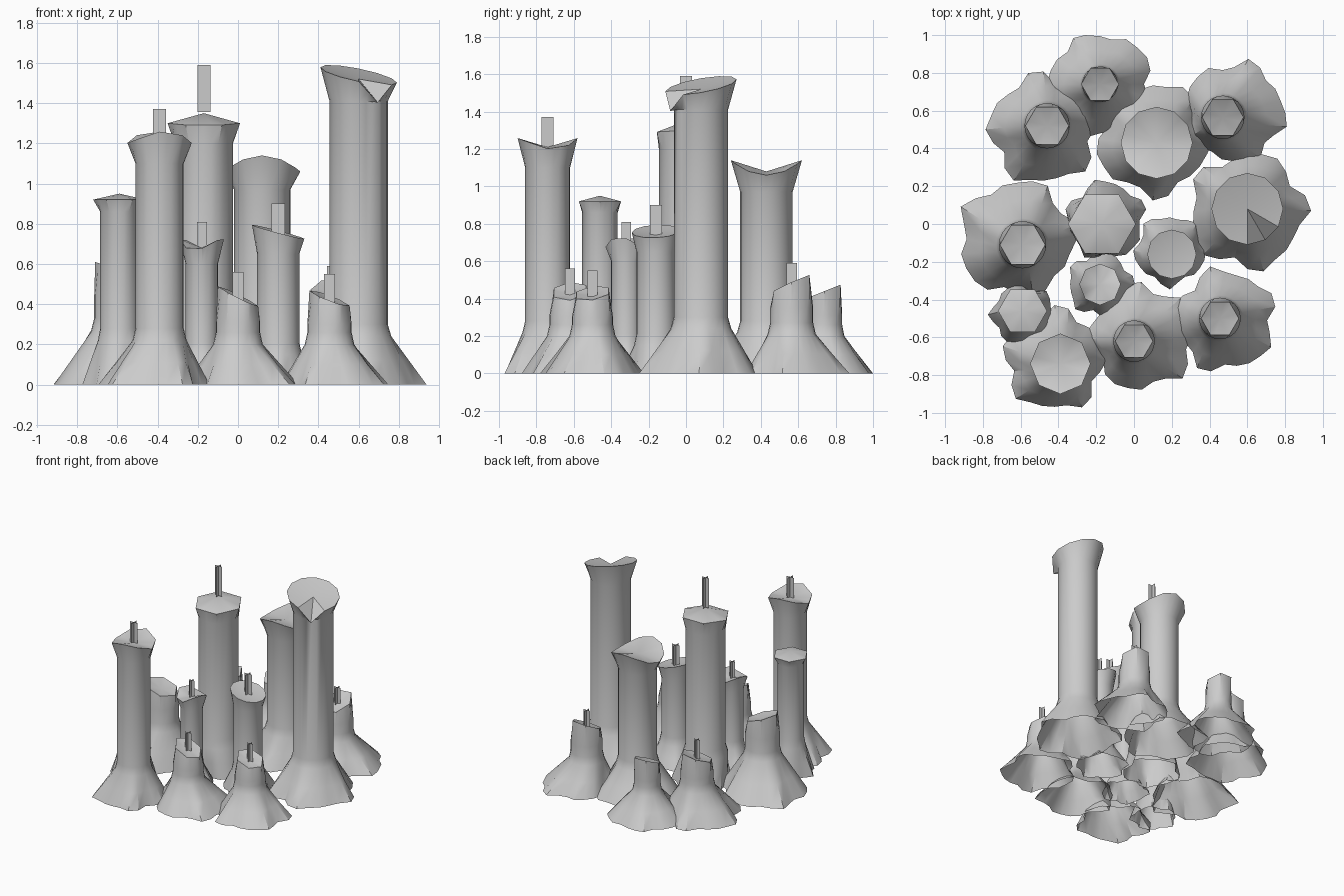
import bpy, bmesh, math, random
from math import sin, cos, pi, radians
from mathutils import Vector

if "Cube" in bpy.data.objects:
    bpy.data.objects.remove(bpy.data.objects["Cube"])

SIDES = 24
random.seed(4)

stone = bpy.data.materials.new("stone_grey")
stone.use_nodes = True
stone.diffuse_color = (0.6, 0.6, 0.6, 1)
stone.node_tree.nodes["Principled BSDF"].inputs["Base Color"].default_value = (0.6, 0.6, 0.6, 1)


def finish(bm, name, smooth):
    mesh = bpy.data.meshes.new(name)
    bmesh.ops.recalc_face_normals(bm, faces=bm.faces)
    bm.to_mesh(mesh)
    bm.free()
    mesh.materials.append(stone)
    obj = bpy.data.objects.new(name, mesh)
    bpy.context.collection.objects.link(obj)
    if smooth:
        bpy.ops.object.select_all(action="DESELECT")
        obj.select_set(True)
        bpy.context.view_layer.objects.active = obj
        bpy.ops.object.shade_smooth_by_angle(angle=radians(35))
    return obj


def circle(x, y, z, r):
    return [Vector((x + r * cos(a), y + r * sin(a), z))
            for a in (2 * pi * i / SIDES for i in range(SIDES))]


def lobed_foot(x, y, r):
    """Wavy outline of the skirt on the ground."""
    p, q = random.uniform(0, 2 * pi), random.uniform(0, 2 * pi)
    pts = []
    for i in range(SIDES):
        a = 2 * pi * i / SIDES
        reach = r * (1 + 0.09 * sin(5 * a + p) + 0.06 * sin(8 * a + q))
        pts.append(Vector((x + reach * cos(a), max(-1, min(1, y + reach * sin(a))), 0)))
    return pts


def rim_ring(x, y, z, r, corners, jag, peak, folds, notch):
    """Straight-edged broken rim with rising and falling corners."""
    tips = []
    for k in range(corners):
        a = 2 * pi * k / corners
        lift = jag * cos(folds * (a - radians(peak)))
        if notch is not None and cos(a - radians(notch)) > cos(pi / corners) - 1e-6:
            lift -= 0.09
        tips.append(Vector((x + r * cos(a), y + r * sin(a), z + lift)))
    step = SIDES // corners
    return [tips[i // step].lerp(tips[(i // step + 1) % corners], (i % step) / step)
            for i in range(SIDES)]


def vent_post(name, x, y, low, high, width):
    """Two thin blades crossing on the axis."""
    bm = bmesh.new()
    w = width / 2
    for dx, dy in ((w, 0), (0, w)):
        bm.faces.new([bm.verts.new(p) for p in (
            (x - dx, y - dy, low), (x + dx, y + dy, low),
            (x + dx, y + dy, high), (x - dx, y - dy, high))])
    finish(bm, name, False)


def column(name, at, foot, reach, shaft, height, rim, bend=0.22, neck=0.13, corners=6,
           jag=0.02, peak=90, folds=1, notch=None, dip=-0.02, post=None, width=0.055, low=None):
    """Lobed skirt, round shaft, flared rim and a fanned cap; the bottom is open."""
    x, y = at
    rings = [lobed_foot(*foot, reach)]
    collar = circle(x, y, bend, shaft * 1.12)
    rings.append([a.lerp(b, 0.5) for a, b in zip(rings[0], collar)])
    rings.append(collar)
    rings.append(circle(x, y, bend + 0.06, shaft))
    rings.append(circle(x, y, height - neck, shaft))
    rings.append(rim_ring(x, y, height, rim, corners, jag, peak, folds, notch))
    bm = bmesh.new()
    loops = [[bm.verts.new(p) for p in ring] for ring in rings]
    for lower, upper in zip(loops, loops[1:]):
        for i in range(SIDES):
            j = (i + 1) % SIDES
            bm.faces.new((lower[i], lower[j], upper[j], upper[i]))
    tip = bm.verts.new((x, y, height + dip))
    for i in range(SIDES):
        bm.faces.new((loops[-1][i], loops[-1][(i + 1) % SIDES], tip))
    finish(bm, name, True)
    if post:
        vent_post(name + "_post", x, y, low or height + dip, post, width)


# Tall columns with open, broken rims
column("tallest_column", (0.6, 0.08), (0.6, 0.07), 0.3, 0.145, 1.54, 0.19, bend=0.24,
       corners=12, jag=0.05, peak=140, notch=-55)
column("back_tall_column", (0.12, 0.43), (0.1, 0.45), 0.29, 0.14, 1.1, 0.19,
       corners=12, jag=0.04, peak=-90, folds=2)
column("front_tall_column", (-0.39, -0.74), (-0.42, -0.72), 0.26, 0.12, 1.23, 0.16,
       corners=8, jag=0.03, peak=100, folds=2, post=1.37, width=0.065)

# Tall columns with a pointed cap
column("centre_column", (-0.17, 0), (-0.15, 0.02), 0.2, 0.145, 1.3, 0.18, neck=0.1,
       jag=0.01, dip=0.05, post=1.59, width=0.065, low=1.355)
column("side_column", (-0.59, -0.46), (-0.59, -0.48), 0.16, 0.095, 0.92, 0.13, neck=0.06,
       jag=0, dip=0.03)

# Slim columns of middle height
column("middle_column", (0.2, -0.16), (0.19, -0.14), 0.18, 0.105, 0.76, 0.13, neck=0.11,
       bend=0.15, corners=12, jag=0.035, peak=170, post=0.9, width=0.065)
column("slim_column", (-0.18, -0.32), (-0.18, -0.32), 0.165, 0.08, 0.7, 0.11, neck=0.1,
       bend=0.15, corners=8, jag=0.03, peak=160, folds=2, post=0.81, width=0.05)

# Short cones
column("side_cone", (-0.59, -0.11), (-0.62, -0.08), 0.3, 0.125, 0.57, 0.12, bend=0.27,
       jag=0.04, peak=180)
column("front_left_cone", (0.455, -0.5), (0.48, -0.51), 0.26, 0.11, 0.43, 0.1, bend=0.2,
       jag=0.04, peak=160, post=0.55)
column("front_cone", (0, -0.62), (0.04, -0.6), 0.27, 0.11, 0.44, 0.1, bend=0.2,
       jag=0.05, peak=170, post=0.56)
column("back_left_cone", (0.47, 0.565), (0.53, 0.59), 0.26, 0.115, 0.48, 0.11, bend=0.21,
       jag=0.05, peak=80, post=0.59)
column("back_cone", (-0.18, 0.74), (-0.18, 0.74), 0.27, 0.095, 0.44, 0.1, bend=0.2,
       jag=0.04, peak=90)
column("back_right_cone", (-0.46, 0.52), (-0.48, 0.5), 0.28, 0.12, 0.46, 0.115, bend=0.22,
       jag=0.04, peak=60, post=0.59)
